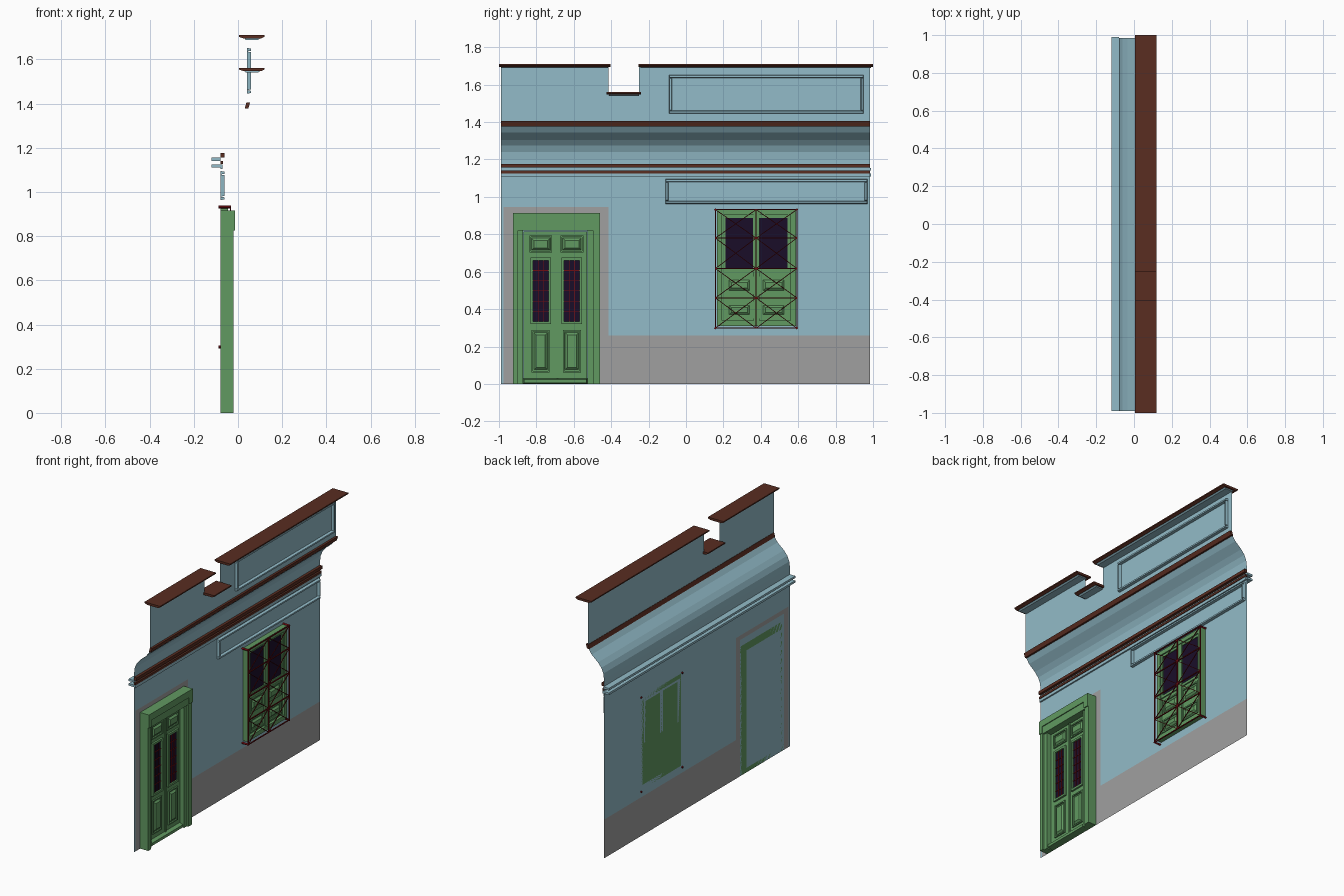
import bpy, bmesh
from mathutils import Vector

if "Cube" in bpy.data.objects:
    bpy.data.objects.remove(bpy.data.objects["Cube"])


def material(name, rgb):
    m = bpy.data.materials.new(name)
    m.diffuse_color = (*rgb, 1)
    m.use_nodes = True
    m.node_tree.nodes["Principled BSDF"].inputs["Base Color"].default_value = m.diffuse_color
    return m


BLUE = material("blue_plaster", (.29, .50, .58))
GREEN = material("green_paint", (.12, .32, .12))
BROWN = material("brown_trim", (.10, .026, .015))
GREY = material("grey_stone", (.35, .35, .35))
RED = material("red_iron", (.16, .004, .006))
GLASS = material("dark_glass", (.01, .004, .022))


def finish(name, bm, mat):
    me = bpy.data.meshes.new(name)
    bm.to_mesh(me)
    bm.free()
    me.materials.append(mat)
    ob = bpy.data.objects.new(name, me)
    bpy.context.collection.objects.link(ob)
    return ob


def boxes(name, mat, items):
    """Each item: x0, x1, y0, y1, z0, z1 and an optional inset of the +x face."""
    bm = bmesh.new()
    for x0, x1, y0, y1, z0, z1, *t in items:
        t = t[0] if t else 0
        back = [bm.verts.new((x0, y, z)) for y, z in ((y0, z0), (y1, z0), (y1, z1), (y0, z1))]
        front = [bm.verts.new((x1, y, z)) for y, z in
                 ((y0 + t, z0 + t), (y1 - t, z0 + t), (y1 - t, z1 - t), (y0 + t, z1 - t))]
        bm.faces.new(front)
        bm.faces.new(back[::-1])
        for i in range(4):
            j = (i + 1) % 4
            bm.faces.new((back[i], back[j], front[j], front[i]))
    return finish(name, bm, mat)


def rects(name, mat, x, items):
    """Flat sheets facing +x: y0, y1, z0, z1."""
    bm = bmesh.new()
    for y0, y1, z0, z1 in items:
        bm.faces.new([bm.verts.new((x, y, z)) for y, z in
                      ((y0, z0), (y1, z0), (y1, z1), (y0, z1))])
    return finish(name, bm, mat)


def ring(x0, x1, y0, y1, z0, z1, w, t=0):
    return [(x0, x1, y0, y1, z0, z0 + w, t), (x0, x1, y0, y1, z1 - w, z1, t),
            (x0, x1, y0, y0 + w, z0 + w, z1 - w, t), (x0, x1, y1 - w, y1, z0 + w, z1 - w, t)]


def extrude(name, mat, pts, y0, y1, closed=True):
    """Sweep an x-z profile along y."""
    bm = bmesh.new()
    a = [bm.verts.new((x, y0, z)) for x, z in pts]
    b = [bm.verts.new((x, y1, z)) for x, z in pts]
    n = len(pts)
    for i in range(n if closed else n - 1):
        j = (i + 1) % n
        bm.faces.new((a[i], b[i], b[j], a[j]))
    if closed:
        bm.faces.new(a)
        bm.faces.new(b[::-1])
        bmesh.ops.recalc_face_normals(bm, faces=bm.faces[:])
    return finish(name, bm, mat)


W, U = -.08, .04          # lower and upper wall planes
L, R = -.99, .985         # wall ends

# Walls: thin sheets, with the cove carrying the upper wall forward
rects("lower_wall", BLUE, W, [(L, -.975, 0, .945), (-.925, -.46, 0, .915),
                              (-.415, R, .26, .945), (L, R, .945, 1.2)])
rects("stone_base", GREY, W, [(-.415, R, 0, .26)])
rects("door_surround", GREY, W, [(-.975, -.925, 0, .945), (-.46, -.415, 0, .945),
                                 (-.925, -.46, .915, .945)])
extrude("cove", BLUE, [(W, 1.2), (-.075, 1.24), (-.06, 1.275), (-.035, 1.305),
                       (.012, 1.345), (.033, 1.375), (U, 1.40)], L, R, closed=False)
rects("parapet_wall", BLUE, U, [(L, R, 1.40, 1.545), (L, -.415, 1.545, 1.695),
                                (-.25, R, 1.545, 1.695)])

# Mouldings
boxes("brown_bands", BROWN, [(W, -.062, L, R, 1.156, 1.177), (W, -.068, L, R, 1.126, 1.141)])
extrude("cove_band", BROWN, [(.030, 1.377), (.046, 1.377), (.055, 1.405), (.038, 1.405)], L, R)
boxes("rear_ledges", BLUE, [(-.12, W, L, .99, 1.141, 1.155), (-.12, W, L, .99, 1.11, 1.124)])
boxes("front_fillet", BLUE, [(W, -.07, L, R, 1.105, 1.124)])
boxes("lower_panel_moulding", BLUE, ring(W, -.062, -.11, .97, .963, 1.095, .016, .003))
boxes("upper_panel_moulding", BLUE, ring(U, .058, -.09, .95, 1.445, 1.652, .016, .003))


def coping(name, y0, y1, z):
    extrude(name, BROWN, [(.005, z), (.12, z), (.12, z - .008), (.105, z - .015),
                          (.025, z - .015), (.005, z - .008)], y0, y1)
    extrude(name + "_bed", BLUE, [(.03, z - .015), (.10, z - .015), (.09, z - .022),
                                  (.035, z - .022)], y0 + .012, y1 - .012)


coping("left_coping", -1, -.405, 1.71)
coping("right_coping", -.255, 1, 1.71)
coping("notch_coping", -.425, -.24, 1.562)

# Door frame
boxes("door_frame", GREEN, [
    (W, -.02, -.925, -.898, 0, .87), (W, -.02, -.498, -.46, 0, .87),
    (W, -.032, -.898, -.872, 0, .82), (W, -.032, -.527, -.498, 0, .82),
    (W, -.02, -.898, -.498, .82, .87), (W, -.014, -.925, -.46, .87, .915),
    (W, -.014, -.925, -.898, .825, .87), (W, -.014, -.498, -.46, .825, .87)])
boxes("door_step", GREEN, [(W, -.035, -.872, -.527, 0, .03, .006)])

# Two mirrored door leaves with panels and glazed lights
leaf, panes, bars = [], [], []
for c, outer in ((-.777, -.87), (-.61, -.53)):
    y0, y1 = sorted((outer, -.70 + (.011 if outer < -.7 else .015)))
    leaf.append((W + .001, -.062, y0, y1, .03, .815))
    for z0, z1, h in ((.07, .28, .042), (.71, .785, .055)):
        leaf += ring(-.062, -.053, c - h - .006, c + h + .006, z0 - .008, z1 + .008, .008)
        leaf.append((-.062, -.05, c - h + .006, c + h - .006, z0 + .006, z1 - .006, .012))
    leaf += ring(-.062, -.05, c - .055, c + .055, .32, .675, .014)
    panes.append((c - .041, c + .041, .334, .661))
    for k in (-1, 1):
        y = c + k * .0137
        bars.append((-.06, -.056, y - .0015, y + .0015, .334, .661))
    for k in range(1, 6):
        z = .334 + k * .0545
        bars.append((-.06, -.056, c - .041, c + .041, z - .0015, z + .0015))
leaf.append((-.062, -.054, -.692, -.682, .03, .815))
boxes("door_leaves", GREEN, leaf)
rects("door_glass", GLASS, -.0605, panes)
boxes("door_glass_bars", RED, bars)

# Window: frame, sashes, glass and lower panels
win = ring(W, -.045, .165, .587, .31, .93, .028)
win += [(W, -.05, .36, .393, .338, .902), (W, -.062, .193, .559, .338, .615)]
panes = []
for y0, y1 in ((.21, .36), (.393, .545)):
    panes.append((y0, y1, .615, .89))
    win += ring(W, -.054, y0 - .017, y1 + .016, .60, .905, .017)
    for z0, z1 in ((.35, .44), (.48, .575)):
        win += ring(-.062, -.054, y0, y1, z0, z1, .009)
        win.append((-.062, -.052, y0 + .02, y1 - .02, z0 + .02, z1 - .02, .012))
boxes("window_frame", GREEN, win)
rects("window_glass", GLASS, -.06, panes)
rects("window_sash_back", GREEN, W - .002, panes)

# Iron grille: square bars between points on the grille plane
GX, T = -.034, .003
gbm = bmesh.new()


def bar(p, q, t=T):
    p, q = Vector(p), Vector(q)
    d = (q - p).normalized()
    side = d.orthogonal().normalized() if abs(d.x) > .9 else d.cross(Vector((1, 0, 0))).normalized()
    other = d.cross(side)
    ends = [[gbm.verts.new(e + (side * a + other * b) * t)
             for a, b in ((-1, -1), (1, -1), (1, 1), (-1, 1))] for e in (p, q)]
    for i in range(4):
        j = (i + 1) % 4
        gbm.faces.new((ends[0][i], ends[0][j], ends[1][j], ends[1][i]))
    gbm.faces.new(ends[0][::-1])
    gbm.faces.new(ends[1])


ys, zs = (.157, .375, .593), (.298, .46, .617, .78, .932)
for z in zs:
    bar((GX, ys[0], z), (GX, ys[2], z))
for y in ys:
    bar((GX, y, zs[0]), (GX, y, zs[-1]))
for i in range(2):
    for j in range(4):
        a, b, lo, hi = ys[i], ys[i + 1], zs[j], zs[j + 1]
        bar((GX, a, lo), (GX, b, hi), .002)
        bar((GX, a, hi), (GX, b, lo), .002)
for y in (ys[0], ys[2]):
    for z in (zs[0], zs[-1]):
        bar((-.088, y, z), (GX + T, y, z), .005)
bmesh.ops.recalc_face_normals(gbm, faces=gbm.faces[:])
finish("window_grille", gbm, RED)
